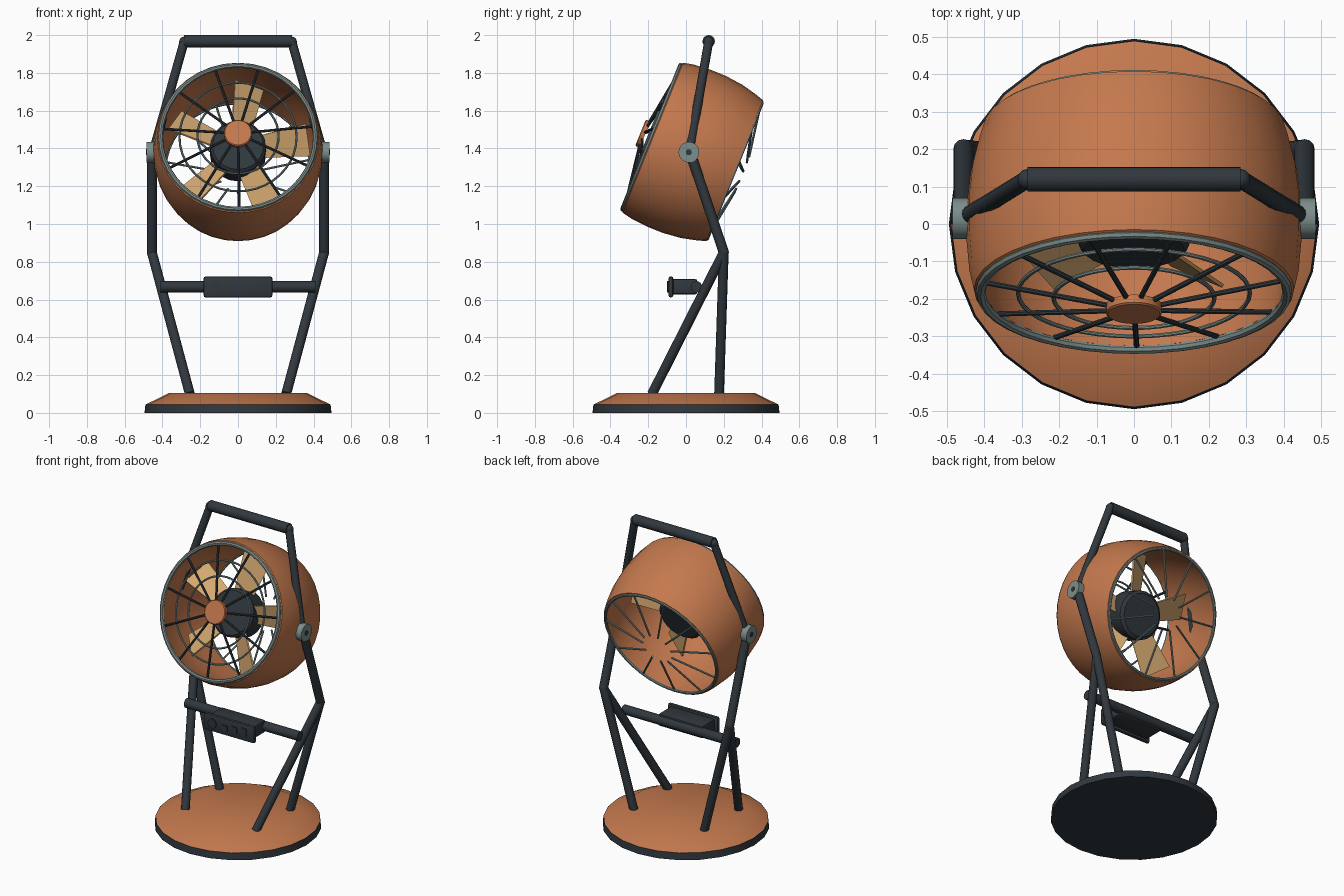
import bpy, bmesh
from math import pi, cos, sin, radians
from mathutils import Matrix, Vector

cube = bpy.data.objects.get("Cube")
if cube:
    bpy.data.objects.remove(cube)


def material(name, rgb):
    m = bpy.data.materials.new(name)
    m.use_nodes = True
    m.diffuse_color = (*rgb, 1)
    m.node_tree.nodes["Principled BSDF"].inputs["Base Color"].default_value = (*rgb, 1)
    return m


COPPER = material("copper orange", (0.55, 0.19, 0.075))
DARK = material("dark slate", (0.03, 0.039, 0.047))
GREY = material("grey green metal", (0.2, 0.27, 0.26))
TAN = material("tan blade", (0.65, 0.39, 0.16))

# Tilted head frame: local z is the fan axis pointing out of the front
HEAD = Matrix.Translation((0, 0.015, 1.38)) @ Matrix.Rotation(radians(68), 4, 'X')
WORLD = Matrix.Identity(4)


def finish(name, bm, mat, frame=WORLD, smooth=True):
    bmesh.ops.recalc_face_normals(bm, faces=bm.faces)
    bm.transform(frame)
    me = bpy.data.meshes.new(name)
    bm.to_mesh(me)
    bm.free()
    me.materials.append(mat)
    ob = bpy.data.objects.new(name, me)
    bpy.context.collection.objects.link(ob)
    if smooth:
        bpy.ops.object.select_all(action='DESELECT')
        ob.select_set(True)
        bpy.context.view_layer.objects.active = ob
        bpy.ops.object.shade_smooth_by_angle(angle=radians(35))
    return ob


def lathe(name, profile, mat, frame=WORLD, segs=32, closed=False):
    """Spin (radius, height) pairs about local z; open profiles get end caps."""
    bm = bmesh.new()
    rings = [[bm.verts.new((r * cos(2 * pi * i / segs), r * sin(2 * pi * i / segs), h))
              for i in range(segs)] for r, h in profile]
    pairs = list(zip(rings, rings[1:]))
    if closed:
        pairs.append((rings[-1], rings[0]))
    else:
        bm.faces.new(rings[0])
        bm.faces.new(rings[-1])
    for a, b in pairs:
        for i in range(segs):
            j = (i + 1) % segs
            bm.faces.new((a[i], a[j], b[j], b[i]))
    return finish(name, bm, mat, frame)


def hoop(name, radius, height, thick, mat):
    section = [(radius + thick * cos(k * pi / 4), height + thick * sin(k * pi / 4))
               for k in range(8)]
    return lathe(name, section, mat, HEAD, 40, True)


def add_rod(bm, a, b, r, segs=12):
    a, b = Vector(a), Vector(b)
    d = b - a
    m = Matrix.Translation((a + b) / 2) @ d.to_track_quat('Z', 'Y').to_matrix().to_4x4()
    bmesh.ops.create_cone(bm, cap_ends=True, segments=segs, radius1=r, radius2=r,
                          depth=d.length, matrix=m)


def rods(name, pairs, r, mat, frame=WORLD, segs=12):
    bm = bmesh.new()
    for a, b in pairs:
        add_rod(bm, a, b, r, segs)
    return finish(name, bm, mat, frame)


def box(name, centre, size, mat, bevel=0.0):
    bm = bmesh.new()
    m = Matrix.Translation(centre) @ Matrix.Diagonal((*size, 1))
    bmesh.ops.create_cube(bm, size=1, matrix=m)
    if bevel:
        bmesh.ops.bevel(bm, geom=bm.edges[:], offset=bevel, segments=2,
                        affect='EDGES', profile=0.5)
    return finish(name, bm, mat)


def polar(angle, r, h):
    return (r * cos(angle), r * sin(angle), h)


# Round base
lathe("base_rim", [(0.495, 0), (0.49, 0.045)], DARK, segs=24)
lathe("base_top", [(0.488, 0.045), (0.365, 0.105)], COPPER, segs=24)

# Drum shell with rolled lips
lathe("drum", [(0.40, 0.205), (0.415, 0.213), (0.428, 0.205), (0.44, 0.15), (0.448, 0.06),
               (0.448, -0.03), (0.437, -0.13), (0.418, -0.21), (0.402, -0.262),
               (0.385, -0.262), (0.41, -0.13), (0.42, 0), (0.412, 0.13)],
      COPPER, HEAD, 36, True)
hoop("front_rim_ring", 0.41, 0.212, 0.013, GREY)
hoop("rear_rim_ring", 0.388, -0.262, 0.009, GREY)

# Front guard: spokes, wire rings and centre cap
COUNT = 11
angles = [radians(-89) + 2 * pi * i / COUNT for i in range(COUNT)]
rods("front_spokes", [(polar(a, 0.05, 0.257), polar(a, 0.405, 0.205)) for a in angles],
     0.0075, DARK, HEAD, 8)
hoop("guard_ring_inner", 0.215, 0.229, 0.006, GREY)
hoop("guard_ring_outer", 0.31, 0.215, 0.006, GREY)
lathe("guard_cap", [(0.075, 0.25), (0.075, 0.272), (0.07, 0.276)], COPPER, HEAD, 24)

# Rear guard spokes
rods("rear_spokes", [(polar(a, 0.10, -0.305), polar(a, 0.39, -0.258)) for a in angles],
     0.006, GREY, HEAD, 8)

# Motor hub
lathe("motor", [(0.13, -0.06), (0.148, -0.045), (0.148, 0.075), (0.135, 0.09)],
      DARK, HEAD, 20)

# Five pitched blades, wider toward the tip
bm = bmesh.new()
for i in range(5):
    turn = Matrix.Rotation(radians(9 + 72 * i), 4, 'Z') @ Matrix.Translation((0.25, 0, 0.03)) \
        @ Matrix.Rotation(radians(30), 4, 'X')
    verts = bmesh.ops.create_cube(bm, size=1)["verts"]
    for v in verts:
        width = 0.175 if v.co.x > 0 else 0.12
        v.co = turn @ Vector((v.co.x * 0.25, v.co.y * width, v.co.z * 0.01))
finish("fan_blades", bm, TAN, HEAD, smooth=False)

# Carrying handle
rods("handle_grip", [((-0.285, 0.12, 1.967), (0.285, 0.12, 1.967))], 0.033, DARK, segs=16)

# Side frames
for side, s in (("left", 1), ("right", -1)):
    pivot = (s * 0.456, 0.025, 1.37)
    knee = (s * 0.456, 0.2, 0.85)
    shoulder = (s * 0.285, 0.12, 1.965)
    rods(side + "_handle_arm", [((s * 0.45, 0.018, 1.38), shoulder)], 0.024, DARK)
    rods(side + "_upright", [(pivot, knee)], 0.027, DARK)
    rods(side + "_front_leg", [(knee, (s * 0.255, -0.18, 0.1))], 0.026, DARK)
    rods(side + "_rear_leg", [(knee, (s * 0.255, 0.175, 0.1))], 0.026, DARK)
    bm = bmesh.new()
    for p, r in ((knee, 0.027), (shoulder, 0.027)):
        bmesh.ops.create_uvsphere(bm, u_segments=12, v_segments=8, radius=r,
                                  matrix=Matrix.Translation(p))
    finish(side + "_frame_joints", bm, DARK)
    rods(side + "_pivot_disc", [((s * 0.435, 0.015, 1.38), (s * 0.485, 0.015, 1.38))],
         0.055, GREY, segs=20)
    rods(side + "_pivot_screw", [((s * 0.48, 0.015, 1.38), (s * 0.488, 0.015, 1.38))],
         0.016, DARK)

# Crossbar and control box
rods("crossbar", [((-0.41, 0.055, 0.668), (0.41, 0.055, 0.668))], 0.03, DARK, segs=16)
box("control_body", (0, -0.01, 0.668), (0.32, 0.14, 0.08), DARK, 0.01)
box("control_panel", (0, -0.08, 0.667), (0.365, 0.026, 0.112), DARK, 0.012)
rods("control_knob", [((-0.12, -0.09, 0.668), (-0.12, -0.1, 0.668))], 0.03, DARK, segs=20)
for i, size in enumerate((0.034, 0.042, 0.05)):
    box(f"control_button_{i + 1}", (-0.03 + 0.07 * i, -0.094, 0.662 + 0.005 * i),
        (0.036, 0.01, size), DARK)
